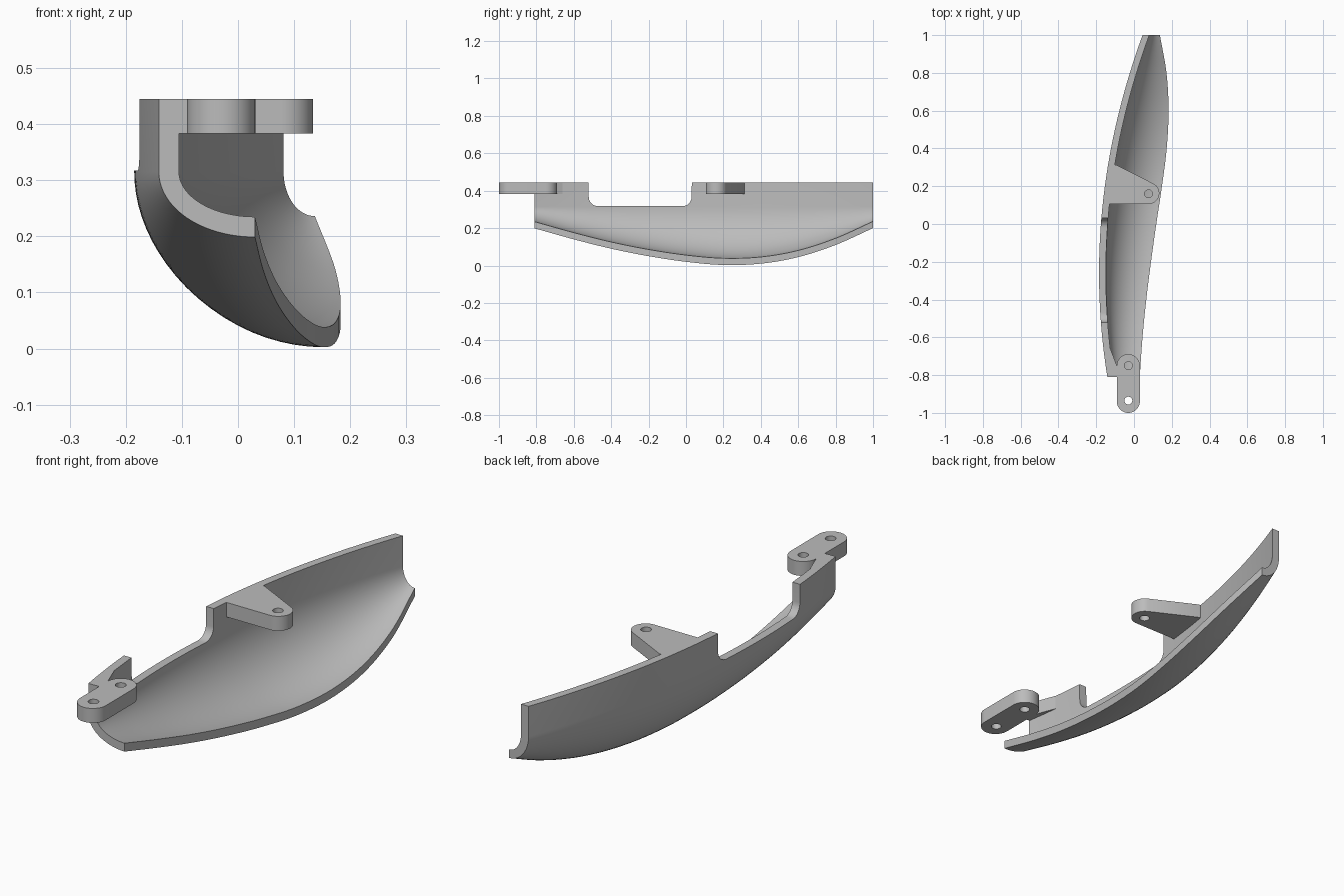
import bpy
import math

if "Cube" in bpy.data.objects:
    bpy.data.objects.remove(bpy.data.objects["Cube"], do_unlink=True)

GREY = 0.5
mat = bpy.data.materials.new("plain grey")
mat.use_nodes = True
mat.diffuse_color = (GREY, GREY, GREY, 1)
mat.node_tree.nodes["Principled BSDF"].inputs["Base Color"].default_value = (GREY, GREY, GREY, 1)

FRONT, BACK = -0.81, 1.0
SEAM, TOP = 0.315, 0.445          # where the bowl meets the upright wall, and wall top
THICK = 0.036
GAP_FRONT, GAP_BACK, FILLET = -0.52, 0.03, 0.05

# Free rim of the bowl, sampled every 0.2 along y from -0.8
RIM_X = [0.031, 0.045, 0.065, 0.09, 0.118, 0.148, 0.173, 0.183, 0.172, 0.137]
RIM_Z = [0.196, 0.14, 0.09, 0.05, 0.02, 0.003, 0.01, 0.045, 0.11, 0.2]


def smooth_sample(values, y):
    """Catmull-Rom through evenly spaced values."""
    t = (y + 0.8) / 0.2
    i = max(0, min(len(values) - 2, math.floor(t)))
    t -= i
    b, c = values[i], values[i + 1]
    a = values[i - 1] if i else 2 * b - c
    d = values[i + 2] if i + 2 < len(values) else 2 * c - b
    return b + 0.5 * t * (c - a + t * (2*a - 5*b + 4*c - d + t * (3*(b - c) + d - a)))


def wall_x(y):
    return -0.185 + 0.145 * (y + 0.26) ** 2


def finish(obj):
    """Give an object its material and keep sharp edges sharp."""
    if not obj.data.materials:
        obj.data.materials.append(mat)
    bpy.ops.object.select_all(action='DESELECT')
    obj.select_set(True)
    bpy.context.view_layer.objects.active = obj
    if obj.type == 'CURVE':
        bpy.ops.object.convert(target='MESH')
    bpy.ops.object.shade_smooth_by_angle(angle=math.radians(30))


# Curved shell: sections lofted along y, with a filleted notch in the wall
def section(y, height, steps=20):
    xo, xr, zb = wall_x(y), smooth_sample(RIM_X, y), smooth_sample(RIM_Z, y)
    angles = [math.pi / 2 * k / steps for k in range(steps + 1)]

    def arc(inset, lift):
        return [(xr - (xr - xo - inset) * math.sin(a), y,
                 SEAM - (SEAM - zb - lift) * math.cos(a)) for a in angles]

    outer, inner = arc(0, 0), arc(THICK, 0.036)
    return outer + [(xo, y, height), (xo + THICK, y, height)] + inner[::-1]


def span(start, end, count):
    return [start + (end - start) * k / count for k in range(count + 1)]


low = SEAM + 0.002
stations = [(y, TOP) for y in span(FRONT, GAP_FRONT - 0.001, 12)]
corner = [math.pi / 2 * k / 8 for k in range(9)]
stations += [(GAP_FRONT + FILLET * (1 - math.cos(a)), low + FILLET * (1 - math.sin(a)))
             for a in corner]
stations += [(y, low) for y in span(GAP_FRONT + FILLET, GAP_BACK - FILLET, 18)[1:-1]]
stations += [(GAP_BACK - FILLET * (1 - math.cos(a)), low + FILLET * (1 - math.sin(a)))
             for a in reversed(corner)]
stations += [(y, TOP) for y in span(GAP_BACK + 0.001, BACK, 36)]

rings = [section(y, h) for y, h in stations]
n = len(rings[0])
verts = [p for ring in rings for p in ring]
faces = [(r * n + k, r * n + (k + 1) % n, (r + 1) * n + (k + 1) % n, (r + 1) * n + k)
         for r in range(len(rings) - 1) for k in range(n)]
# End caps as strips between the outer and inner lines
last = (len(rings) - 1) * n
for k in range(n // 2 - 1):
    cap = (k, n - 1 - k, n - 2 - k, k + 1)
    faces.append(cap)
    faces.append(tuple(last + v for v in reversed(cap)))
mesh = bpy.data.meshes.new("curved_shell")
mesh.from_pydata(verts, [], faces)
mesh.flip_normals()
mesh.update()
shell = bpy.data.objects.new("curved_shell", mesh)
bpy.context.collection.objects.link(shell)
finish(shell)


# Flat mounting plates with through holes
def round_points(cx, cy, radius, start, end, count=24):
    return [(cx + radius * math.cos(math.radians(a)), cy + radius * math.sin(math.radians(a)))
            for a in span(start, end, count)]


def plate(name, outline, holes, bottom=0.383):
    curve = bpy.data.curves.new(name, 'CURVE')
    curve.dimensions = '2D'
    curve.fill_mode = 'BOTH'
    curve.extrude = (TOP - bottom) / 2
    loops = [outline] + [round_points(x, y, 0.021, 0, 360)[:-1] for x, y in holes]
    for loop in loops:
        spline = curve.splines.new('POLY')
        spline.points.add(len(loop) - 1)
        for point, (x, y) in zip(spline.points, loop):
            point.co = (x, y, 0, 1)
        spline.use_cyclic_u = True
    obj = bpy.data.objects.new(name, curve)
    obj.location.z = (TOP + bottom) / 2
    bpy.context.collection.objects.link(obj)
    finish(obj)


# Front lug: a two-hole capsule joined to the wall by a short web
lug_x, lug_r = -0.03, 0.061
plate("front_lug",
      round_points(lug_x, -0.939, lug_r, 180, 360)
      + round_points(lug_x, -0.75, lug_r, 0, 180)
      + [(-0.125, -0.66), (-0.125, -0.809), (lug_x - lug_r, -0.809)],
      [(lug_x, -0.75), (lug_x, -0.935)])

# Rear arm: a tapered bracket with a rounded tip
plate("rear_arm",
      [(-0.13, 0.106)] + round_points(0.077, 0.163, 0.057, -90, 65)
      + [(-0.093, 0.313), (-0.115, 0.313)],
      [(0.077, 0.16)])
